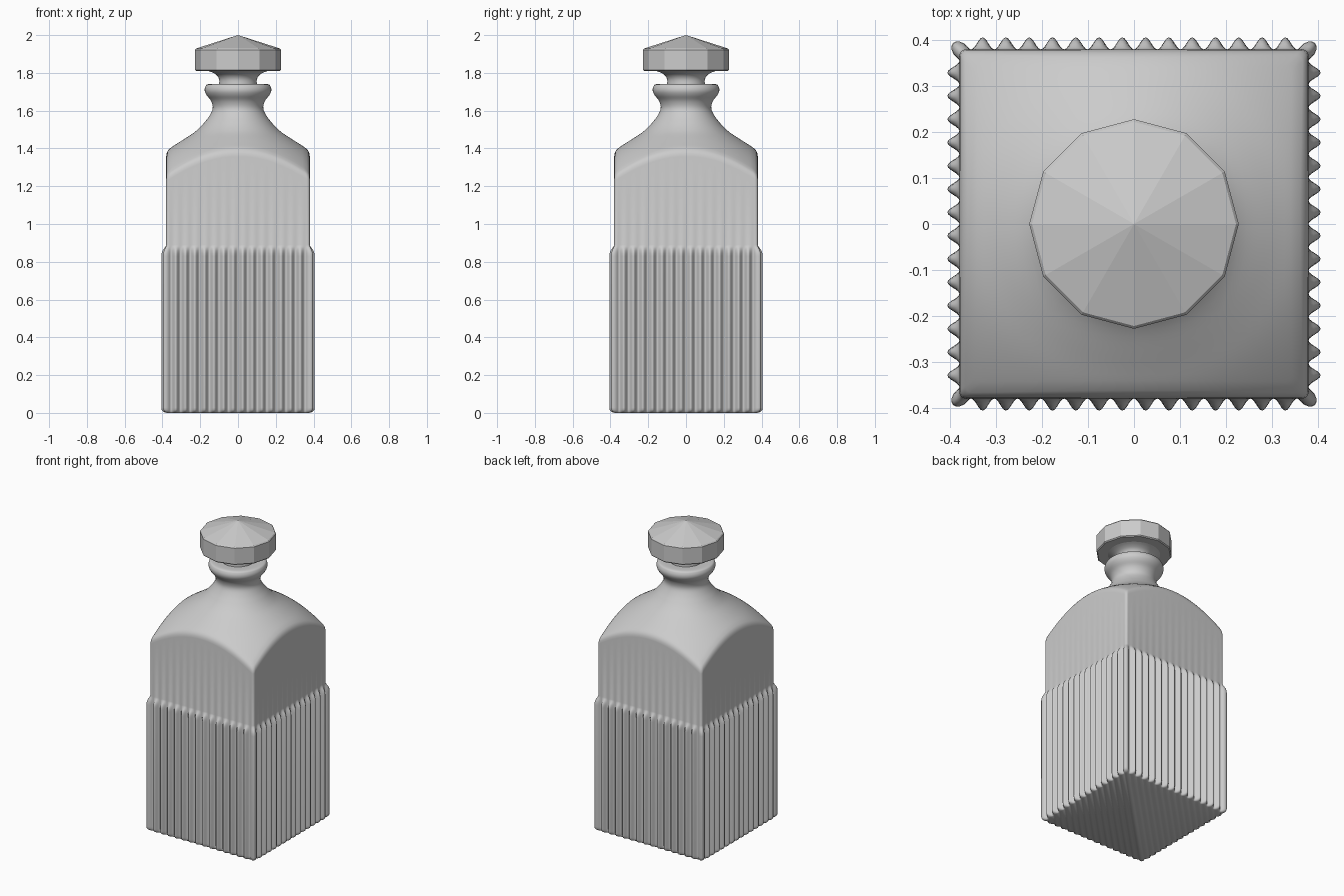
import bpy, math
from mathutils import Vector

if "Cube" in bpy.data.objects:
    bpy.data.objects.remove(bpy.data.objects["Cube"])


def loft(name, rings, smooth_angle=None):
    """Skin a stack of equal-length rings and cap both ends."""
    n = len(rings[0])
    verts = [v for ring in rings for v in ring]
    faces = [(k * n + i, k * n + (i + 1) % n, (k + 1) * n + (i + 1) % n, (k + 1) * n + i)
             for k in range(len(rings) - 1) for i in range(n)]
    faces.append(tuple(reversed(range(n))))
    faces.append(tuple(range(len(verts) - n, len(verts))))
    mesh = bpy.data.meshes.new(name)
    mesh.from_pydata(verts, [], faces)
    obj = bpy.data.objects.new(name, mesh)
    bpy.context.collection.objects.link(obj)
    if smooth_angle:
        bpy.ops.object.select_all(action='DESELECT')
        obj.select_set(True)
        bpy.context.view_layer.objects.active = obj
        bpy.ops.object.shade_smooth_by_angle(angle=math.radians(smooth_angle))
    return obj


def circle(r, z, n):
    return [(r * math.cos(2 * math.pi * i / n), r * math.sin(2 * math.pi * i / n), z)
            for i in range(n)]


def spline(pts, steps):
    """Catmull-Rom curve through (r, z) points."""
    p = [Vector(q) for q in pts]
    p = [2 * p[0] - p[1]] + p + [2 * p[-1] - p[-2]]
    out = []
    for a, b, c, d in zip(p, p[1:], p[2:], p[3:]):
        for s in range(steps):
            t = s / steps
            out.append(0.5 * (2 * b + (c - a) * t + (2 * a - 5 * b + 4 * c - d) * t * t
                              + (3 * b - a - 3 * c + d) * t ** 3))
    return out + [p[-2]]


# Square plan: 15 rib pitches per side, a rib on each corner
HALF, ROUND, RIBS, PER, AMP = 0.38, 0.015, 15, 12, 0.026
side = RIBS * PER
plan = []
for s in range(4):
    for i in range(side):
        p = Vector((HALF, -HALF + 2 * HALF * i / side))
        core = Vector([max(-HALF + ROUND, min(HALF - ROUND, c)) for c in p])
        nrm = (p - core).normalized()
        turn = s * math.pi / 2
        rot = lambda v: Vector((v.x * math.cos(turn) - v.y * math.sin(turn),
                                v.x * math.sin(turn) + v.y * math.cos(turn)))
        bump = AMP * (1 + math.cos(2 * math.pi * i / PER)) / 2
        plan.append((rot(core + nrm * ROUND), rot(nrm), bump))

# Ribbed lower wall: (height, rib strength, inset)
wall = [(0, 0.1, 0.006), (0.003, 0.45, 0.003), (0.009, 0.75, 0.001), (0.017, 0.93, 0),
        (0.028, 1, 0), (0.83, 1, 0), (0.845, 0.93, 0), (0.858, 0.75, 0),
        (0.87, 0.45, 0), (0.88, 0.16, 0), (0.89, 0, 0)]
rings = [[(*(p + n * (b * f - inset)), z) for p, n, b in plan] for z, f, inset in wall]

# Shoulder: a turned surface trimmed by the square walls
shoulder = spline([(0.56, 1.235), (0.46, 1.325), (0.38, 1.388), (0.30, 1.44),
                   (0.23, 1.486), (0.19, 1.523)], 8)


def height(r):
    for a, b in zip(shoulder, shoulder[1:]):
        if b.x <= r <= a.x:
            return a.y + (b.y - a.y) * (a.x - r) / (a.x - b.x)
    return shoulder[-1].y


def shoulder_ring(radius_of, drop=0):
    ring = []
    for p, n, b in plan:
        r = radius_of(p.length)
        q = p.normalized() * r
        ring.append((q.x, q.y, height(r) - drop))
    return ring


for inset, drop in ((0, 0.03), (0.002, 0.016), (0.008, 0.006), (0.018, 0.001)):
    rings.append(shoulder_ring(lambda R: R - inset, drop))
for k in range(1, 13):
    rings.append(shoulder_ring(lambda R: (R - 0.025) + (0.19 - R + 0.025) * k / 12))

# Neck and rolled lip
neck = spline([(0.19, 1.523), (0.155, 1.567), (0.134, 1.61), (0.142, 1.65), (0.166, 1.682),
               (0.176, 1.705), (0.173, 1.727), (0.158, 1.74), (0.10, 1.74)], 4)
for q in neck[1:]:
    rings.append([(*(p.normalized() * q.x), q.y) for p, n, b in plan])
loft("bottle", rings, 45)

# Stopper stem flaring up under the head
stem = spline([(0.10, 1.735), (0.10, 1.765), (0.112, 1.787), (0.135, 1.802), (0.165, 1.813)], 4)
loft("stopper_stem", [circle(q.x, q.y, 64) for q in stem], 40)

# Twelve-sided faceted stopper head with pointed top
head = [(0.222, 1.81), (0.228, 1.816), (0.228, 1.922), (0.222, 1.929), (0.0005, 2.0)]
loft("stopper_head", [circle(r, z, 12) for r, z in head])
